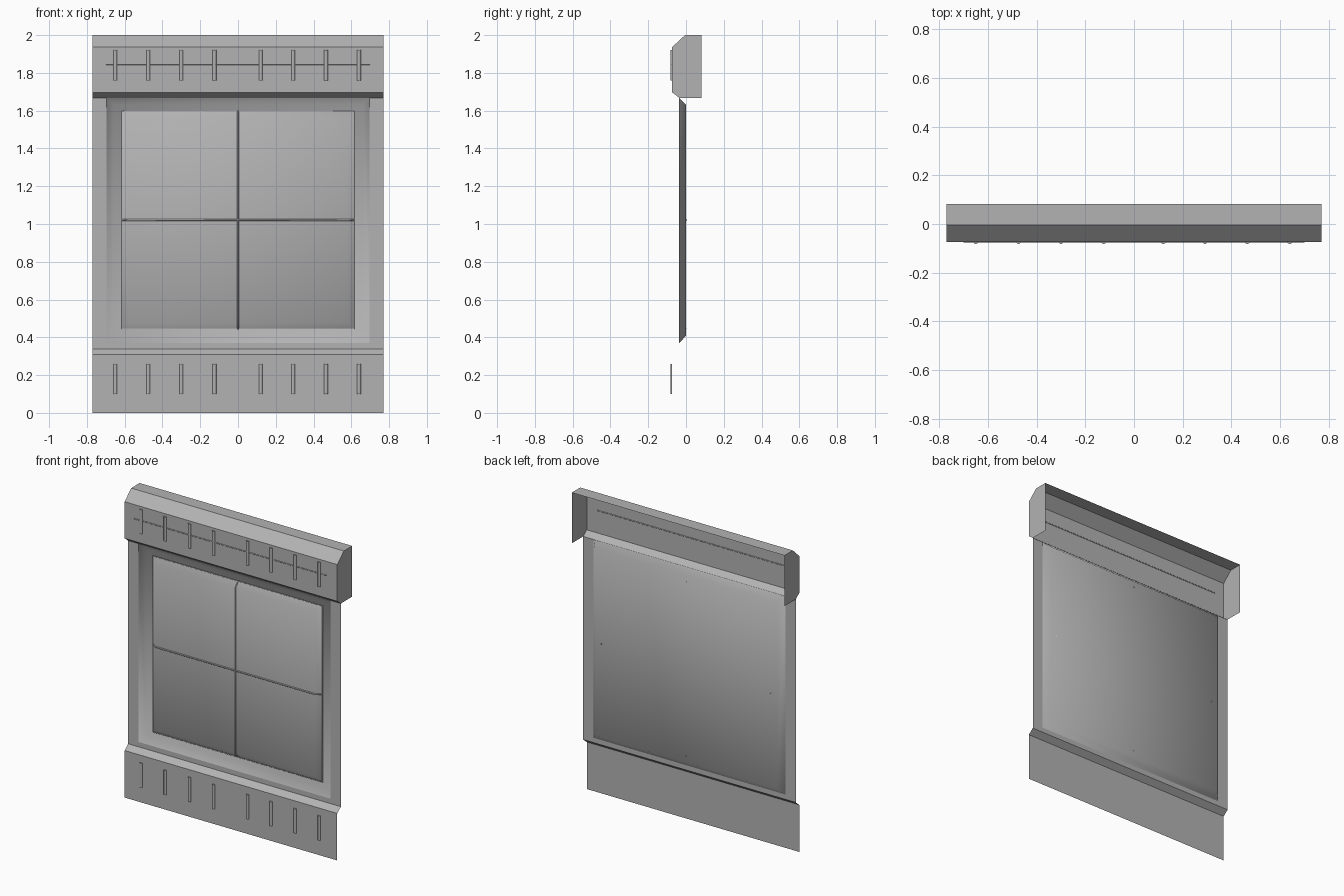
import bpy, bmesh, math

if "Cube" in bpy.data.objects:
    bpy.data.objects.remove(bpy.data.objects["Cube"])

W = 0.77          # half width of the wall panel
Y_OUT, Y_MID = -0.073, -0.036

grey = bpy.data.materials.new("mid_grey")
grey.diffuse_color = (0.45, 0.45, 0.45, 1)
grey.use_nodes = True
grey.node_tree.nodes["Principled BSDF"].inputs["Base Color"].default_value = grey.diffuse_color


def finish(name, bm, smooth=False):
    mesh = bpy.data.meshes.new(name)
    bm.to_mesh(mesh)
    bm.free()
    mesh.materials.append(grey)
    ob = bpy.data.objects.new(name, mesh)
    bpy.context.collection.objects.link(ob)
    for p in mesh.polygons:
        p.use_smooth = smooth
    return ob


def sheet(profile):
    """Open (y, z) profile swept across the full width."""
    bm = bmesh.new()
    sides = [[bm.verts.new((x, y, z)) for y, z in profile] for x in (-W, W)]
    for i in range(len(profile) - 1):
        bm.faces.new((sides[0][i + 1], sides[0][i], sides[1][i], sides[1][i + 1]))
    return bm, sides


def nested(name, rings, cap=True, smooth=False):
    """Nested rectangles (half width, z low, z high, y) bridged into one sheet."""
    bm = bmesh.new()
    loops = [[bm.verts.new((x, y, z)) for x, z in
              ((-w, lo), (w, lo), (w, hi), (-w, hi))] for w, lo, hi, y in rings]
    for a, b in zip(loops, loops[1:]):
        for i in range(4):
            j = (i + 1) % 4
            bm.faces.new((a[i], a[j], b[j], b[i]))
    if cap:
        bm.faces.new(loops[-1])
    return finish(name, bm, smooth)


def wire(name, points, r, closed=False):
    """Thin round bar following straight segments."""
    cu = bpy.data.curves.new(name, 'CURVE')
    cu.dimensions = '3D'
    cu.bevel_depth, cu.bevel_resolution, cu.use_fill_caps = r, 1, True
    sp = cu.splines.new('POLY')
    sp.points.add(len(points) - 1)
    for p, co in zip(sp.points, points):
        p.co = (*co, 1)
    sp.use_cyclic_u = closed
    cu.materials.append(grey)
    ob = bpy.data.objects.new(name, cu)
    bpy.context.collection.objects.link(ob)


def rib(name, x, z):
    """Half-round rib standing on the front plate."""
    bm = bmesh.new()
    arc = [math.pi * i / 6 for i in range(7)]
    ends = [[bm.verts.new((x - 0.01 * math.cos(a), Y_OUT - 0.009 * math.sin(a), z + s))
             for a in arc] for s in (-0.08, 0.08)]
    for i in range(6):
        bm.faces.new((ends[0][i], ends[0][i + 1], ends[1][i + 1], ends[1][i]))
    for e, o in ((ends[0][::-1], 1), (ends[1], 1)):
        bm.faces.new([bm.verts.new(v.co) for v in e])
    finish(name, bm, True)


# Header: folded sheet, open at back and bottom, with end caps
bm, sides = sheet([(0.082, 2), (-0.005, 2), (Y_OUT, 1.937),
                   (Y_OUT, 1.697), (Y_MID, 1.668)])
for k, x in enumerate((-W, W)):
    corner = bm.verts.new((x, 0.082, 1.668))
    loop = sides[k] + [corner]
    bm.faces.new(loop if k else loop[::-1])
bmesh.ops.recalc_face_normals(bm, faces=bm.faces)
finish("header", bm)

# Lower skirt with sloped ledge
bm, _ = sheet([(Y_MID, 0.338), (Y_OUT, 0.308), (Y_OUT, 0)])
finish("skirt", bm)

# Wall around the opening, and the softly shaded recess behind it
nested("wall", [(W, 0.338, 1.668, Y_MID), (0.695, 0.37, 1.667, Y_MID)], cap=False)
nested("recess", [(0.695, 0.37, 1.667, Y_MID), (0.66, 0.408, 1.632, 0)], smooth=True)

# Raised pane with soft bevelled rim
nested("pane", [(0.615, 0.445, 1.597, -0.001), (0.58, 0.48, 1.562, -0.029)], smooth=True)

# Glazing bars that follow the rim of the pane, and the surrounding bead
path = [(1, 0), (0.945, -0.029), (-0.945, -0.029), (-1, 0)]
wire("glazing_bar_upright", [(0, y, 1.021 + t * 0.576) for t, y in path], 0.005)
wire("glazing_bar_cross", [(t * 0.615, y, 1.021) for t, y in path], 0.005)
wire("pane_bead", [(x, -0.003, z) for x, z in ((-0.615, 0.445), (0.615, 0.445),
                                               (0.615, 1.597), (-0.615, 1.597))],
     0.003, closed=True)

# Rows of small ribs on header and skirt
for row, z in (("header", 1.84), ("skirt", 0.18)):
    for x in (-0.65, -0.475, -0.3, -0.125, 0.12, 0.292, 0.466, 0.64):
        rib(row + "_rib", x, z)

# Thin rail through the header ribs
wire("header_rail", [(-0.7, Y_OUT, 1.845), (0.7, Y_OUT, 1.845)], 0.003)
